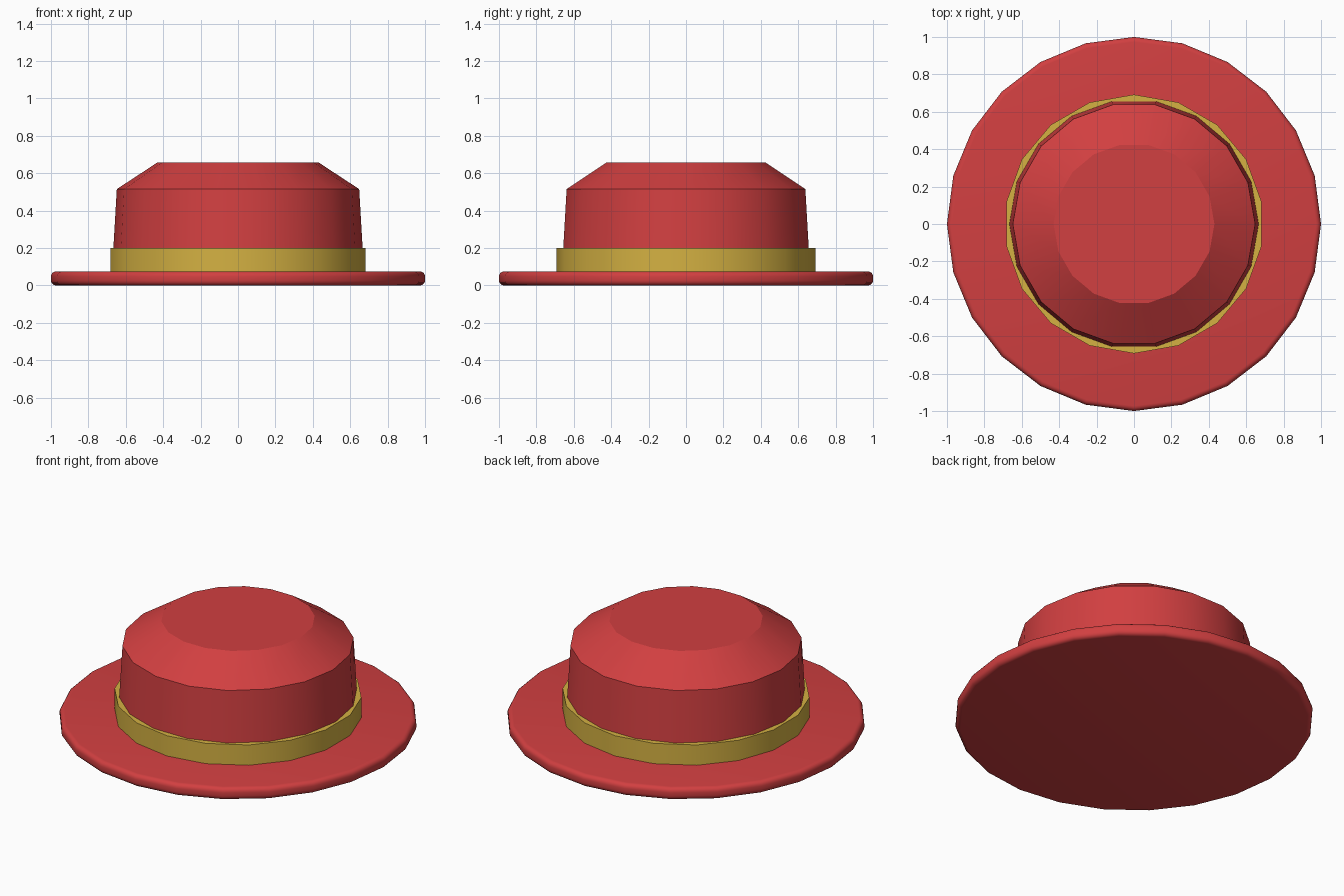
import bpy
import bmesh
from math import cos, sin, pi, radians

cube = bpy.data.objects.get("Cube")
if cube:
    bpy.data.objects.remove(cube, do_unlink=True)


def make_material(name, color):
    mat = bpy.data.materials.new(name)
    mat.use_nodes = True
    mat.diffuse_color = color
    mat.node_tree.nodes["Principled BSDF"].inputs["Base Color"].default_value = color
    return mat


def lathe(name, profile, sides, mat, start=0.0):
    """Closed solid of revolution from (radius, height) points, bottom to top."""
    bm = bmesh.new()
    rings = []
    for r, z in profile:
        angles = [start + 2 * pi * i / sides for i in range(sides)]
        rings.append([bm.verts.new((r * cos(a), r * sin(a), z)) for a in angles])
    for low, high in zip(rings, rings[1:]):
        for i in range(sides):
            j = (i + 1) % sides
            bm.faces.new((low[i], low[j], high[j], high[i]))
    bm.faces.new(rings[0][::-1])
    bm.faces.new(rings[-1])
    mesh = bpy.data.meshes.new(name)
    bm.to_mesh(mesh)
    bm.free()
    mesh.materials.append(mat)
    obj = bpy.data.objects.new(name, mesh)
    bpy.context.collection.objects.link(obj)
    bpy.ops.object.select_all(action="DESELECT")
    obj.select_set(True)
    bpy.context.view_layer.objects.active = obj
    bpy.ops.object.shade_smooth_by_angle(angle=radians(31))
    return obj


red = make_material("red felt", (0.64, 0.05, 0.052, 1))
gold = make_material("gold ribbon", (0.66, 0.44, 0.055, 1))

# Brim: thin disc with a rounded edge
height, rounding, steps = 0.075, 0.027, 4
arc = [pi / 2 * i / steps for i in range(steps + 1)]
lower = [(1 - rounding + rounding * sin(a), rounding - rounding * cos(a)) for a in arc]
upper = [(r, height - z) for r, z in reversed(lower)]
lathe("brim", lower + upper, 24, red)

# Crown: tapered wall, sloping shoulder and flat top
lathe("crown", [(0.675, 0.05), (0.648, 0.515), (0.43, 0.658)], 18, red)

# Hat band: turned so its flats face sideways
lathe("hat_band", [(0.692, 0.06), (0.692, 0.2)], 18, gold, start=pi / 2)
